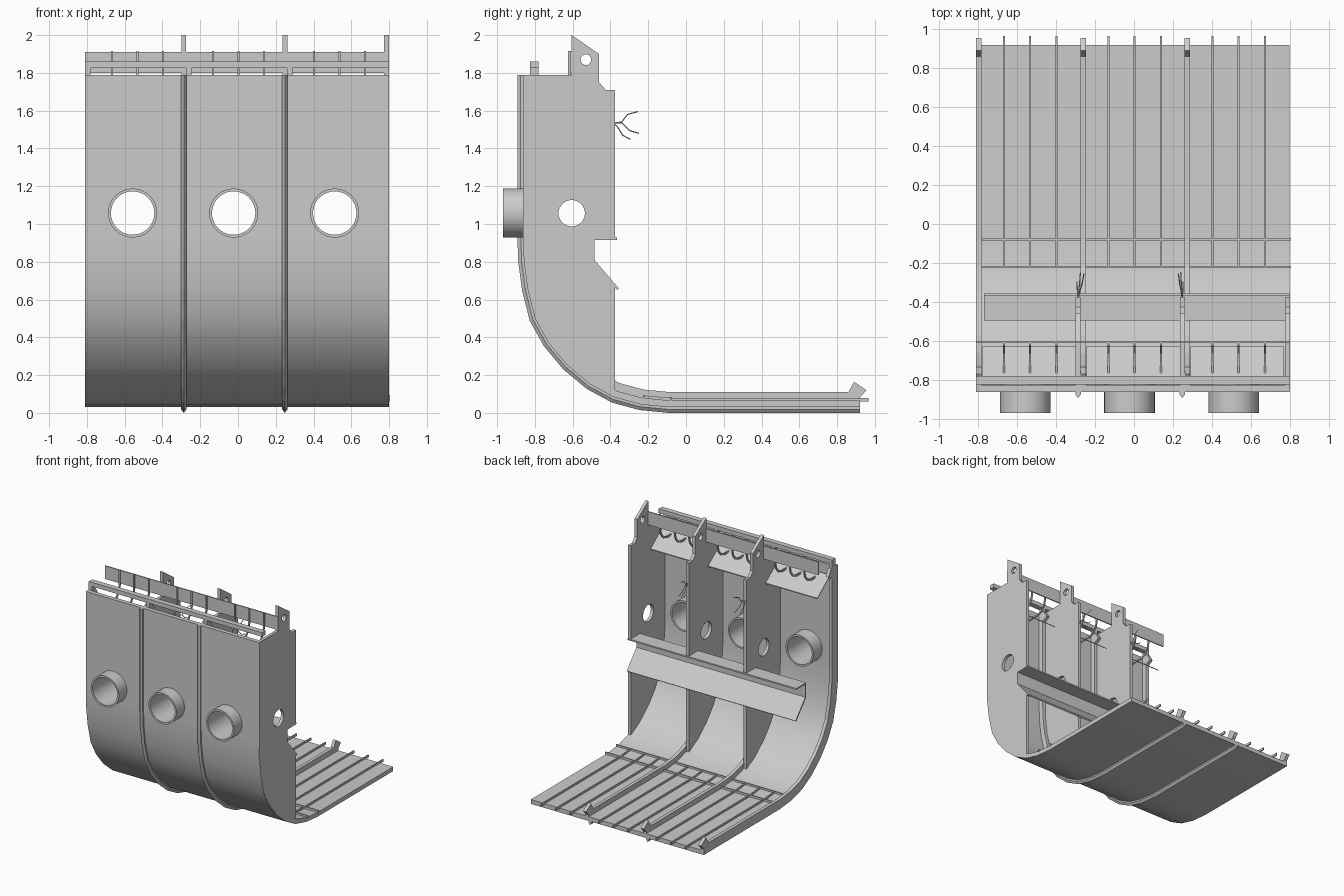
import bpy, bmesh, math
from mathutils import Vector

if "Cube" in bpy.data.objects:
    bpy.data.objects.remove(bpy.data.objects["Cube"])

RIBS = (-0.287, 0.248, 0.787)          # rib centres along x
STARTS = (-0.81, -0.275, 0.26)         # left edge of each bay
STRINGERS = [s + o for s in STARTS for o in (0.143, 0.277, 0.413)]

def finish(name, bm, smooth=False):
    bmesh.ops.recalc_face_normals(bm, faces=bm.faces[:])
    me = bpy.data.meshes.new(name)
    bm.to_mesh(me)
    bm.free()
    ob = bpy.data.objects.new(name, me)
    bpy.context.collection.objects.link(ob)
    if smooth:
        bpy.ops.object.select_all(action='DESELECT')
        ob.select_set(True)
        bpy.context.view_layer.objects.active = ob
        bpy.ops.object.shade_smooth_by_angle(angle=math.radians(32))
    return ob

def loft(name, rings, smooth=False, closed=False):
    bm = bmesh.new()
    vs = [[bm.verts.new(p) for p in r] for r in rings]
    n, m = len(rings[0]), len(rings)
    for j in range(m if closed else m - 1):
        a, b = vs[j], vs[(j + 1) % m]
        for i in range(n):
            k = (i + 1) % n
            bm.faces.new((a[i], a[k], b[k], b[i]))
    if not closed:
        bm.faces.new(vs[0])
        bm.faces.new(vs[-1][::-1])
    return finish(name, bm, smooth)

def prism(name, yz, x0, x1):
    return loft(name, [[(x, y, z) for y, z in yz] for x in (x0, x1)])

def box(name, x0, x1, y0, y1, z0, z1):
    return prism(name, [(y0, z0), (y1, z0), (y1, z1), (y0, z1)], x0, x1)

def offset(path, d):
    """Mitred offset of an open yz path towards the inside of the curve."""
    pts = [Vector(p) for p in path]
    out = []
    for i, p in enumerate(pts):
        ns = []
        for a, b in ((i - 1, i), (i, i + 1)):
            if a >= 0 and b < len(pts):
                t = (pts[b] - pts[a]).normalized()
                ns.append(Vector((-t.y, t.x)))
        n = sum(ns, Vector((0, 0))).normalized()
        out.append(p + n * d / n.dot(ns[0]))
    return out

def sweep(name, section, path, smooth=False):
    """Sweep a section of (x, inward depth) points along a yz path."""
    lines = [[(x, q.x, q.y) for q in offset(path, d)] for x, d in section]
    return loft(name, list(map(list, zip(*lines))), smooth)

def rod(name, pts, r):
    cu = bpy.data.curves.new(name, 'CURVE')
    cu.dimensions = '3D'
    cu.bevel_depth = r
    cu.bevel_resolution = 0
    sp = cu.splines.new('POLY')
    sp.points.add(len(pts) - 1)
    for a, b in zip(sp.points, pts):
        a.co = (*b, 1)
    ob = bpy.data.objects.new(name, cu)
    bpy.context.collection.objects.link(ob)

def cylinder(name, axis, c, r, h):
    bm = bmesh.new()
    bmesh.ops.create_cone(bm, cap_ends=True, segments=32, radius1=r, radius2=r, depth=h)
    ob = finish(name, bm)
    ob.location = c
    ob.rotation_euler = (0, math.pi / 2, 0) if axis == 'x' else (math.pi / 2, 0, 0)
    return ob

def cut(ob, cutter):
    m = ob.modifiers.new('hole', 'BOOLEAN')
    m.operation = 'DIFFERENCE'
    m.solver = 'EXACT'
    m.object = cutter
    cutter.hide_render = True
    cutter.hide_set(True)

# Curved hull outline (outermost fin edge), then the skin's outer face
keel = [(-0.89, 1.79), (-0.89, 0.93), (-0.885, 0.80), (-0.865, 0.65), (-0.825, 0.49), (-0.75, 0.355),
        (-0.65, 0.235), (-0.525, 0.13), (-0.39, 0.057), (-0.245, 0.018), (-0.09, 0.003), (0.92, 0.003)]
skin = offset(keel, 0.027)

# Hull skin
hull = sweep('hull_skin', [(-0.81, 0), (0.799, 0), (0.799, 0.036), (-0.81, 0.036)], skin, True)

# Round ports through the wall
for s in STARTS:
    x, z = s + 0.252, 1.058
    cut(hull, cylinder('port_cutter', 'y', (x, -0.85, z), 0.122, 0.2))
    rings = []
    for r, y in ((0.13, -0.97), (0.13, -0.71), (0.115, -0.71), (0.115, -0.97)):
        rings.append([(x + r * math.cos(a), y, z + r * math.sin(a))
                      for a in (math.tau * i / 32 for i in range(32))])
    loft('port_tube', rings, True, closed=True)

# Outer fins along the bay joints
for x in RIBS[:2]:
    sweep('outer_fin', [(x - 0.014, 0.01), (x - 0.014, -0.012), (x, -0.03),
                        (x + 0.014, -0.012), (x + 0.014, 0.01)], skin)

# Rib plates: curved outer edge, notch for the channel, lifting lug on top
rib_yz = [tuple(p) for p in offset(skin, 0.003) if p.x < -0.376]
rib_yz += [(-0.375, 0.085), (-0.375, 0.67), (-0.495, 0.805), (-0.495, 0.92), (-0.375, 0.92),
           (-0.375, 1.71), (-0.425, 1.71), (-0.46, 1.75), (-0.46, 1.90), (-0.605, 2.0), (-0.605, 1.79)]
for x in RIBS:
    rib = prism('rib_plate', rib_yz, x - 0.013, x + 0.013)
    cut(rib, cylinder('lightening_hole_cutter', 'x', (x, -0.605, 1.057), 0.07, 0.1))
    cut(rib, cylinder('lug_hole_cutter', 'x', (x, -0.53, 1.87), 0.028, 0.1))

# Inner frame beams at each bay start, with end blocks and rail posts
for s in STARTS:
    sweep('frame_beam', [(s, 0.03), (s + 0.028, 0.03), (s + 0.028, 0.08), (s, 0.08)],
          [(y, z) for y, z in skin[:-1]] + [(0.92, skin[-1].y)])
    prism('end_block', [(0.86, 0.11), (0.89, 0.165), (0.955, 0.12), (0.915, 0.075)], s, s + 0.028)
    prism('top_block', [(-0.79, 1.70), (-0.735, 1.73), (-0.77, 1.79), (-0.82, 1.76)], s, s + 0.028)
    box('rail_post', s, s + 0.028, -0.825, -0.78, 1.78, 1.83)

# Top rail and upper plank
box('top_rail', -0.81, 0.80, -0.825, -0.78, 1.825, 1.86)
box('upper_plank', -0.81, 0.80, -0.612, -0.602, 1.80, 1.91)

# Hooked brackets below the plank
hook = [(-0.617, 1.915), (-0.617, 1.79), (-0.628, 1.74), (-0.66, 1.70), (-0.71, 1.685), (-0.835, 1.685)]
for x in STRINGERS:
    sweep('hook_bracket', [(x - 0.005, -0.007), (x + 0.005, -0.007), (x + 0.005, 0.007), (x - 0.005, 0.007)], hook)

# Sloped deflector plate in each bay
for s in STARTS:
    prism('deflector_plate', [(-0.63, 1.58), (-0.63, 1.588), (-0.80, 1.718), (-0.80, 1.71)], s + 0.03, s + 0.51)

# Folded channel running through the rib notches
channel = [(-0.365, 0.922), (-0.49, 0.922), (-0.49, 0.807), (-0.36, 0.655)]
sweep('folded_channel', [(-0.77, -0.006), (0.80, -0.006), (0.80, 0.006), (-0.77, 0.006)], channel)

# Floor stringers and cross bars
for x in STRINGERS:
    loft('floor_stringer', [[(x - 0.005, y, z), (x + 0.005, y, z), (x + 0.005, y, z + 0.02), (x - 0.005, y, z + 0.02)]
                            for y, z in ((-0.225, 0.072), (-0.08, 0.060), (0.965, 0.060))])
for y, z in ((-0.222, 0.07), (-0.08, 0.06)):
    box('floor_cross_bar', -0.78, 0.805, y - 0.005, y + 0.005, z, z + 0.024)

# Frayed wires on the two inner ribs
for x, lean in zip(RIBS[:2], (0.03, -0.02)):
    for i, end in enumerate(([(-0.34, 1.54), (-0.31, 1.58), (-0.255, 1.595)],
                             [(-0.34, 1.535), (-0.30, 1.495), (-0.25, 1.48)],
                             [(-0.36, 1.51), (-0.335, 1.47), (-0.295, 1.448)])):
        pts = [(x, -0.385, 1.535)] + [(x + lean * (k + 1) / 3 * (1 - 0.6 * i), y, z) for k, (y, z) in enumerate(end)]
        rod('loose_wire', pts, 0.003)
